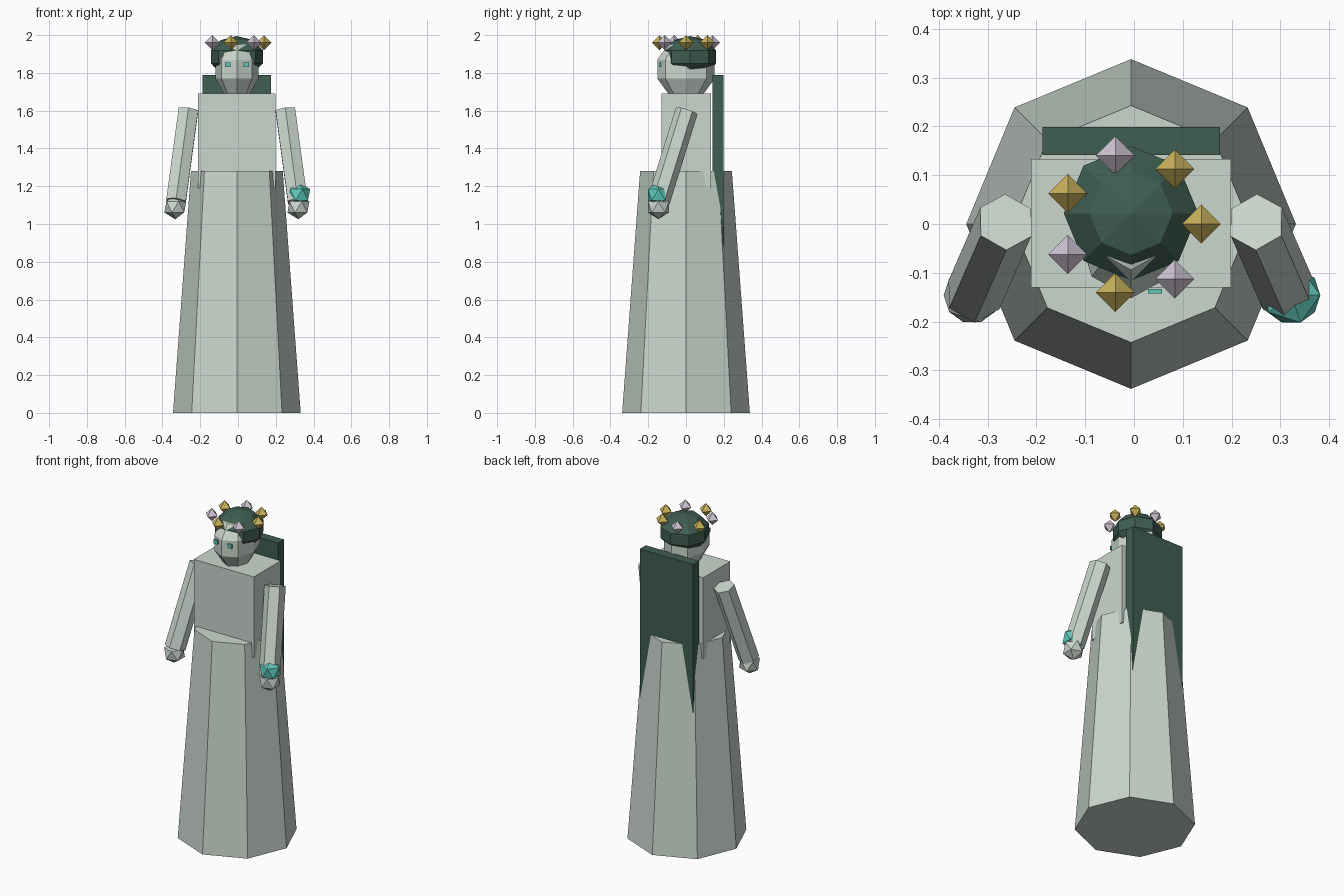
import bpy, bmesh, math
from mathutils import Vector, Matrix

if "Cube" in bpy.data.objects:
    bpy.data.objects.remove(bpy.data.objects["Cube"])

CX = -0.006  # symmetry line of the body


def material(name, rgb):
    m = bpy.data.materials.new(name)
    m.diffuse_color = (*rgb, 1)
    m.use_nodes = True
    m.node_tree.nodes["Principled BSDF"].inputs["Base Color"].default_value = m.diffuse_color
    return m


PALE = material("pale_stone", (0.60, 0.68, 0.62))
GREEN = material("dark_green", (0.050, 0.112, 0.082))
TEAL = material("teal", (0.115, 0.58, 0.50))
GOLD = material("gold", (0.58, 0.44, 0.105))
LILAC = material("lilac", (0.62, 0.56, 0.65))


def finish(name, bm, mat, matrix):
    bm.transform(matrix)
    bmesh.ops.recalc_face_normals(bm, faces=bm.faces)
    me = bpy.data.meshes.new(name)
    bm.to_mesh(me)
    bm.free()
    me.materials.append(mat)
    ob = bpy.data.objects.new(name, me)
    bpy.context.collection.objects.link(ob)
    return ob


def place(loc, scale=(1, 1, 1)):
    return Matrix.Translation(loc) @ Matrix.Diagonal((*scale, 1))


def box(name, mat, lo, hi):
    lo, hi = Vector(lo), Vector(hi)
    bm = bmesh.new()
    bmesh.ops.create_cube(bm, size=1)
    return finish(name, bm, mat, place((lo + hi) / 2, hi - lo))


def prism(name, mat, a, b, ra, rb, sides):
    """Tapered prism from point a (radius ra) up to point b (radius rb)."""
    a, b = Vector(a), Vector(b)
    bm = bmesh.new()
    bmesh.ops.create_cone(bm, cap_ends=True, segments=sides, radius1=ra,
                          radius2=rb, depth=(b - a).length)
    rot = Vector((0, 0, 1)).rotation_difference(b - a).to_matrix().to_4x4()
    return finish(name, bm, mat, Matrix.Translation((a + b) / 2) @ rot)


def ball(name, mat, loc, scale):
    bm = bmesh.new()
    bmesh.ops.create_uvsphere(bm, u_segments=8, v_segments=5, radius=1)
    return finish(name, bm, mat, place(loc, scale))


def ico(name, mat, loc, r):
    bm = bmesh.new()
    bmesh.ops.create_icosphere(bm, subdivisions=1, radius=r)
    return finish(name, bm, mat, Matrix.Translation(loc))


def octahedron(name, mat, loc, r):
    bm = bmesh.new()
    bmesh.ops.create_uvsphere(bm, u_segments=4, v_segments=2, radius=r)
    return finish(name, bm, mat, Matrix.Translation(loc))


# Gown, torso and cape
prism("skirt", PALE, (CX, 0, 0), (CX, 0, 1.28), 0.338, 0.243, 8)
box("torso", PALE, (CX - 0.205, -0.13, 1.19), (CX + 0.205, 0.133, 1.69))
box("cape", GREEN, (CX - 0.182, 0.141, 0.80), (CX + 0.182, 0.199, 1.79))

# Head and hair
ball("head", PALE, (CX, 0, 1.82), (0.12, 0.16, 0.16))
ball("hair", GREEN, (CX, 0.022, 1.885), (0.145, 0.145, 0.11))

# Eyes, arms and hands on both sides
for side, s in (("left", -1), ("right", 1)):
    ex = CX + s * 0.049
    box(side + "_eye", TEAL, (ex - 0.014, -0.143, 1.831), (ex + 0.014, -0.1335, 1.855))
    prism(side + "_arm", PALE, (CX + s * 0.322, -0.145, 1.12),
          (CX + s * 0.257, 0.004, 1.60), 0.06, 0.06, 6)
    ico(side + "_hand", PALE, (CX + s * 0.326, -0.146, 1.09), 0.065)

# Orb held in one hand
ico("orb", TEAL, (CX + 0.329, -0.146, 1.155), 0.066)

# Ring of crown gems in alternating colours
for i in range(1, 8):
    t = math.tau * i / 7
    octahedron("crown_gem_%d" % i, GOLD if i % 2 else LILAC,
               (CX + 0.144 * math.cos(t), 0.144 * math.sin(t), 1.96), 0.04)
